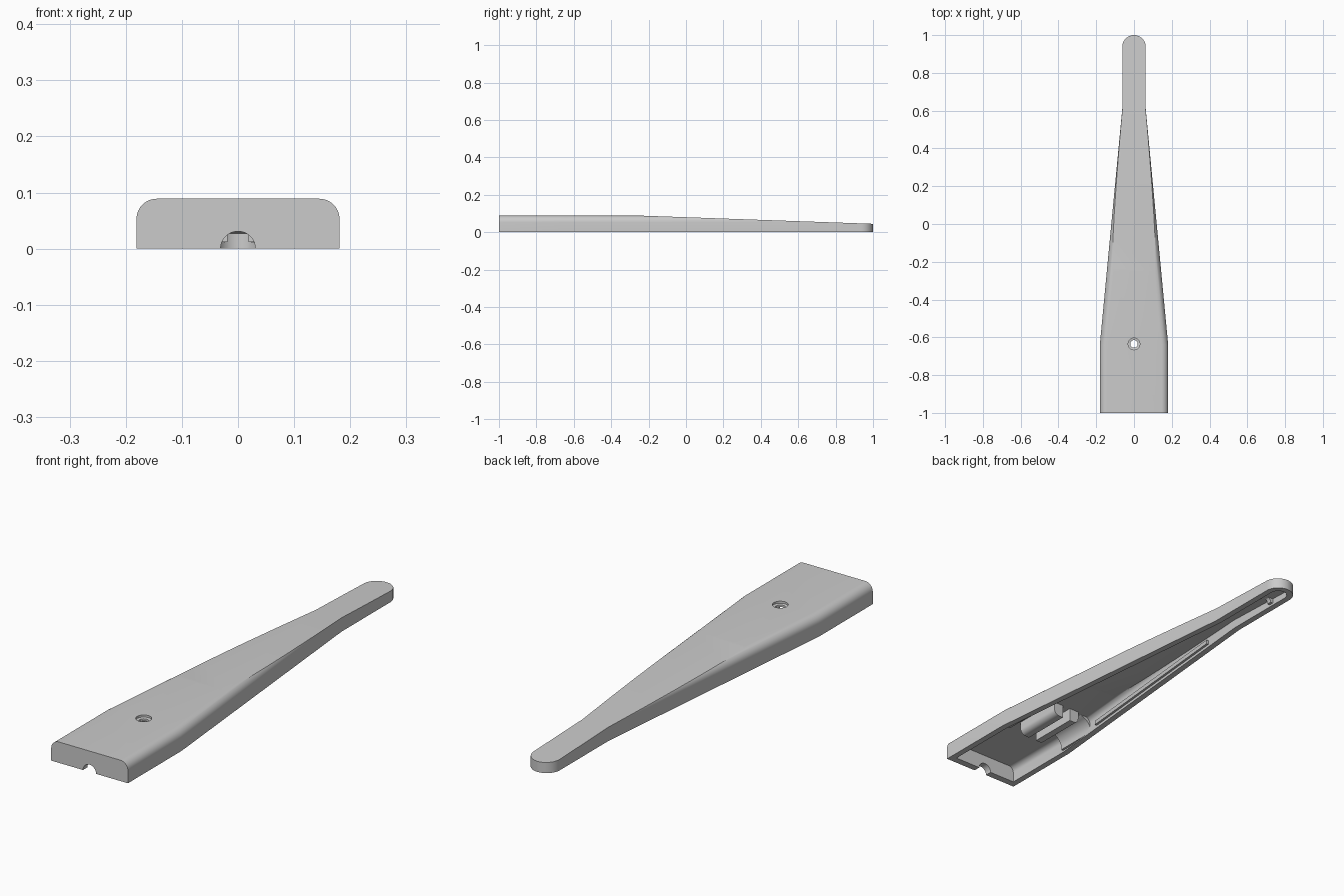
import bpy, bmesh, math
from mathutils import Vector

if "Cube" in bpy.data.objects:
    bpy.data.objects.remove(bpy.data.objects["Cube"])

H, FILLET = 0.089, 0.036
SLOPE_A, SLOPE_B = Vector((0, -0.25, 0.089)), Vector((0, 1, 0.045))


def add_object(name, bm):
    bmesh.ops.recalc_face_normals(bm, faces=bm.faces)
    me = bpy.data.meshes.new(name)
    bm.to_mesh(me)
    bm.free()
    ob = bpy.data.objects.new(name, me)
    bpy.context.collection.objects.link(ob)
    return ob


def loft(bm, rings):
    rows = [[bm.verts.new(p) for p in ring] for ring in rings]
    n = len(rows[0])
    for a, b in zip(rows, rows[1:]):
        for i in range(n):
            j = (i + 1) % n
            bm.faces.new((a[i], a[j], b[j], b[i]))
    bm.faces.new(rows[0])
    bm.faces.new(rows[-1][::-1])


def tapered_body(name, t, top, fillet, z0, front):
    """Handle outline inset by t, rounded along the top, cut by the sloping plane."""
    tip = 0.062 - t
    stations = [(front, 0.181 - t), (-0.64, 0.181 - t), (0.61, tip), (0.938, tip)]
    for k in range(1, 13):
        a = math.radians(89) * k / 12
        stations.append((0.938 + tip * math.sin(a), tip * math.cos(a)))
    rings = []
    for y, w in stations:
        r = min(fillet, w * 0.95)
        ring = [(-w, y, z0), (w, y, z0)]
        for c, start in ((w - r, 0), (r - w, 90)):
            for k in range(9):
                a = math.radians(start + 90 * k / 8)
                ring.append((c + r * math.cos(a), y, top - fillet + fillet * math.sin(a)))
        rings.append(ring)
    bm = bmesh.new()
    loft(bm, rings)
    d = SLOPE_B - SLOPE_A
    bmesh.ops.bisect_plane(bm, geom=bm.verts[:] + bm.edges[:] + bm.faces[:],
                           plane_co=SLOPE_A - Vector((0, 0, H - top)),
                           plane_no=Vector((0, -d.z, d.y)), clear_outer=True)
    bmesh.ops.holes_fill(bm, edges=[e for e in bm.edges if e.is_boundary])
    return add_object(name, bm)


def extrude_y(name, profile, y0, y1):
    bm = bmesh.new()
    loft(bm, [[(x, y, z) for x, z in profile] for y in (y0, y1)])
    return add_object(name, bm)


def turned(name, profile, x, y, n=32):
    bm = bmesh.new()
    loft(bm, [[(x + r * math.cos(2 * math.pi * i / n), y + r * math.sin(2 * math.pi * i / n), z)
               for i in range(n)] for r, z in profile])
    return add_object(name, bm)


def arc(r, a0, a1, n=16, cx=0, cz=0):
    return [(cx + r * math.cos(math.radians(a0 + (a1 - a0) * i / n)),
             cz + r * math.sin(math.radians(a0 + (a1 - a0) * i / n))) for i in range(n + 1)]


def cut(ob, cutter):
    m = ob.modifiers.new("cut", 'BOOLEAN')
    m.operation, m.solver, m.object = 'DIFFERENCE', 'EXACT', cutter
    bpy.context.view_layer.objects.active = ob
    bpy.ops.object.modifier_apply(modifier=m.name)
    bpy.data.objects.remove(cutter)


# Hollow outer shell
shell = tapered_body("handle_shell", 0, H, FILLET, 0, -1)
cut(shell, tapered_body("cavity_cutter", 0.026, H - 0.02, 0.025, -0.03, -0.97))

# Countersunk screw hole and cable notch
cut(shell, turned("hole_cutter", [(0.02, 0.03), (0.02, 0.078), (0.031, 0.08), (0.031, 0.12)], 0, -0.635))
cut(shell, extrude_y("notch_cutter", arc(0.031, 0, 360, 31), -1.1, -0.9))
parts = [shell]

# Central screw boss: two rounded cheeks with a cable slot between
for side, tag in ((1, "right"), (-1, "left")):
    cheek = [(0.019, 0.072), (0.019, 0.012)] + arc(0.025, -90, 0, 8, 0.04, 0.037) + [(0.065, 0.072)]
    parts.append(extrude_y("boss_cheek_" + tag, [(side * x, z) for x, z in cheek], -0.66, -0.44))

    # Saddle block against the side wall, scooped on its inner face
    block = [(0.15, 0.004), (0.15, 0.06), (0.135, 0.072), (0.085, 0.072)] + \
        arc(0.055, 90, 0, 8, 0.085, 0.01)[1:] + [(0.14, 0.004)]
    parts.append(extrude_y("saddle_block_" + tag, [(side * x, z) for x, z in block], -0.64, -0.45))

    # Long locating rail along the tapering wall
    bm = bmesh.new()
    rings = []
    for y in (-0.4, 0.42):
        w = 0.181 - 0.119 * (y + 0.64) / 1.25 - 0.024
        rings.append([(side * x, y, z) for x, z in
                      ((w - 0.012, 0.012), (w, 0.012), (w, 0.03), (w - 0.012, 0.03))])
    loft(bm, rings)
    parts.append(add_object("side_rail_" + tag, bm))

# Cross rib near the tip
parts.append(extrude_y("tip_rib", [(-0.038, 0.034), (-0.038, 0.01)] + arc(0.024, 180, 0, 10, 0, 0.01)
                       + [(0.038, 0.01), (0.038, 0.034)], 0.84, 0.86))

for ob in parts:
    bpy.ops.object.select_all(action='DESELECT')
    ob.select_set(True)
    bpy.context.view_layer.objects.active = ob
    bpy.ops.object.shade_smooth_by_angle(angle=math.radians(25))
